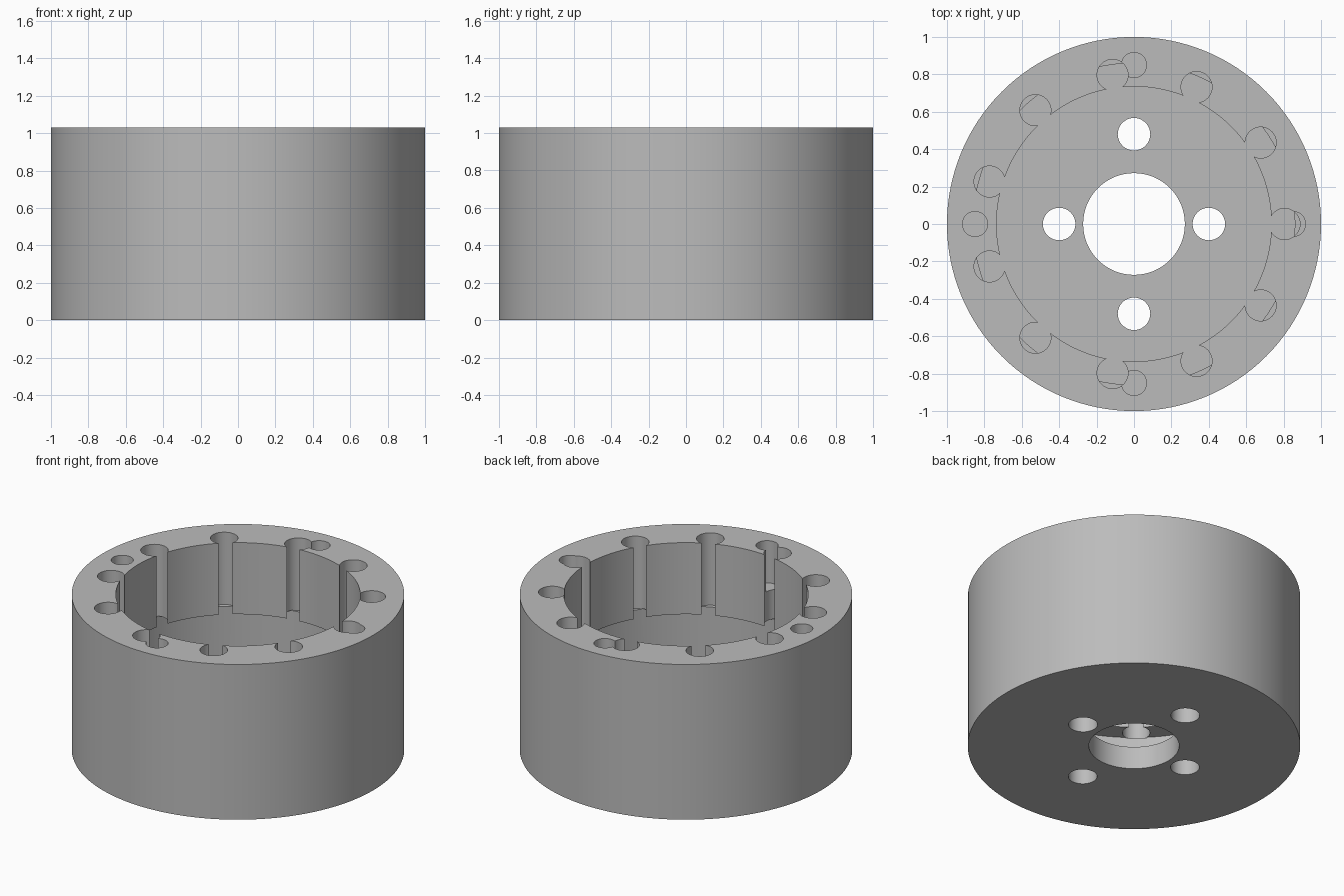
import bpy
import math

cube = bpy.data.objects.get("Cube")
if cube:
    bpy.data.objects.remove(cube, do_unlink=True)

HEIGHT = 1.03
FLOOR = 0.15      # thickness of the base plate
ROOF = 0.555      # top of the wide lower chamber
SLOTS = 11

steel = bpy.data.materials.new("plain_grey")
steel.use_nodes = True
grey = (0.5, 0.5, 0.5, 1)
steel.diffuse_color = grey
steel.node_tree.nodes["Principled BSDF"].inputs["Base Color"].default_value = grey


def cylinder(name, radius, low, high, x=0, y=0, sides=128):
    bpy.ops.mesh.primitive_cylinder_add(
        vertices=sides, radius=radius, depth=high - low,
        location=(x, y, (low + high) / 2))
    obj = bpy.context.object
    obj.name = name
    obj.data.materials.append(steel)
    return obj


def around(distance, count, index):
    angle = math.tau * index / count
    return distance * math.cos(angle), distance * math.sin(angle)


housing = cylinder("housing", 1, 0, HEIGHT)
above = HEIGHT + 0.1

# Central bore, undercut chamber and shaft opening
cutters = [
    cylinder("bore_cutter", 0.735, ROOF - 0.1, above),
    cylinder("chamber_cutter", 0.86, FLOOR, ROOF),
    cylinder("shaft_cutter", 0.272, -0.1, FLOOR + 0.1, sides=64),
]

# Round slots breaking into the bore
for i in range(SLOTS):
    x, y = around(0.805, SLOTS, i)
    cutters.append(cylinder("slot_cutter", 0.083, ROOF - 0.005, above, x, y, 40))

# Blind rim holes and through holes in the base
for i in range(4):
    x, y = around(0.85, 4, i)
    cutters.append(cylinder("rim_hole_cutter", 0.067, HEIGHT - 0.28, above, x, y, 32))
    x, y = around(0.48 if i % 2 else 0.4, 4, i)
    cutters.append(cylinder("base_hole_cutter", 0.087, -0.1, FLOOR + 0.1, x, y, 32))

# Carve the housing
bpy.ops.object.select_all(action="DESELECT")
housing.select_set(True)
bpy.context.view_layer.objects.active = housing
for cutter in cutters:
    cut = housing.modifiers.new("cut", "BOOLEAN")
    cut.operation = "DIFFERENCE"
    cut.solver = "EXACT"
    cut.object = cutter
    bpy.ops.object.modifier_apply(modifier=cut.name)
    bpy.data.objects.remove(cutter, do_unlink=True)

bpy.ops.object.shade_smooth_by_angle(angle=math.radians(30))
